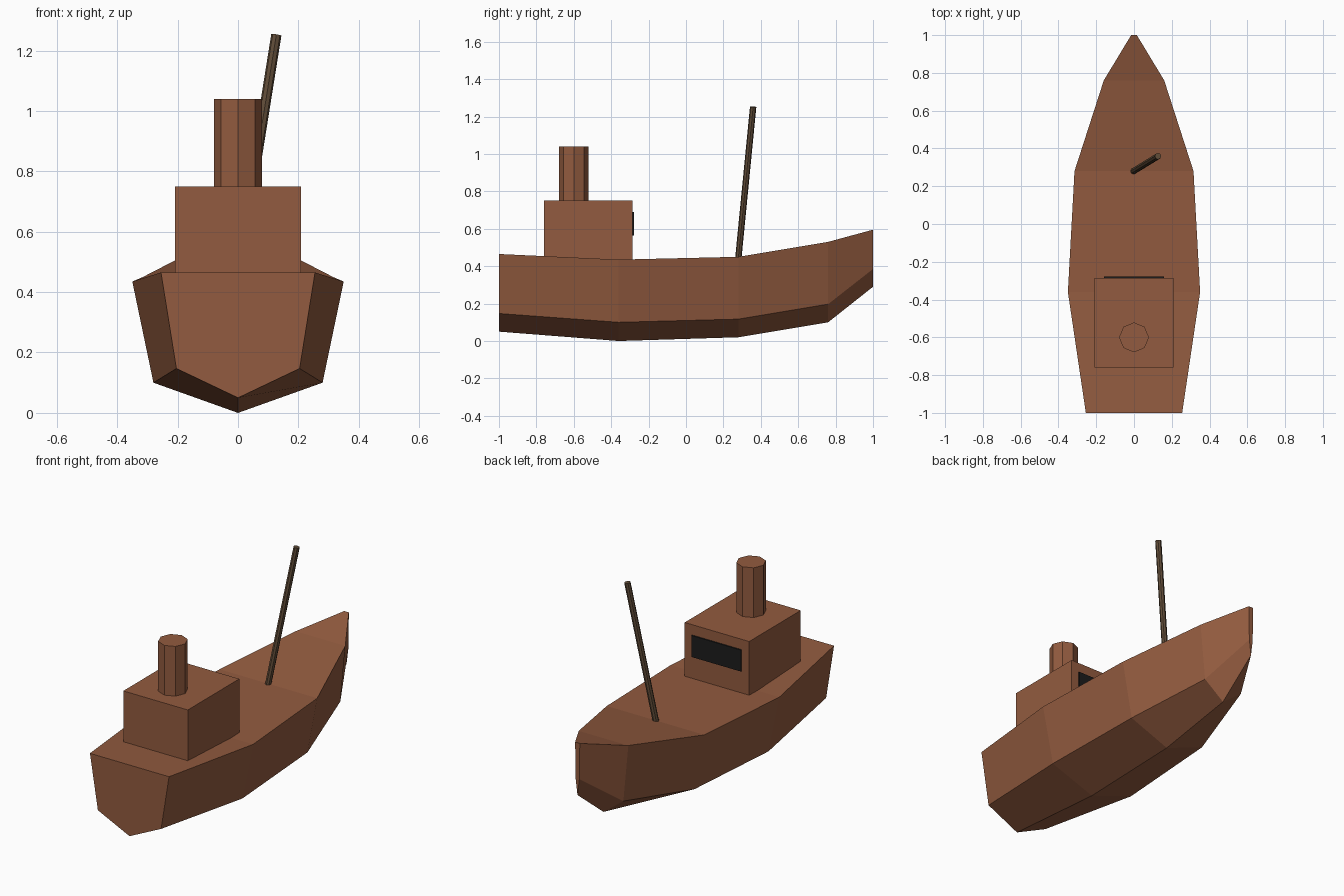
import bpy, bmesh, math
from mathutils import Vector

if "Cube" in bpy.data.objects:
    bpy.data.objects.remove(bpy.data.objects["Cube"])


def material(name, rgb):
    m = bpy.data.materials.new(name)
    m.diffuse_color = (*rgb, 1)
    m.use_nodes = True
    m.node_tree.nodes["Principled BSDF"].inputs["Base Color"].default_value = m.diffuse_color
    return m


wood = material("brown_wood", (0.29, 0.105, 0.05))
dark_wood = material("dark_wood", (0.12, 0.073, 0.04))
glass = material("black_glass", (0.012, 0.012, 0.012))


def finish(name, bm, mat):
    bmesh.ops.recalc_face_normals(bm, faces=bm.faces)
    me = bpy.data.meshes.new(name)
    bm.to_mesh(me)
    bm.free()
    me.materials.append(mat)
    ob = bpy.data.objects.new(name, me)
    bpy.context.collection.objects.link(ob)
    return ob


def box(name, lo, hi, mat):
    bm = bmesh.new()
    bmesh.ops.create_cube(bm, size=1)
    for v in bm.verts:
        v.co = [l + (c + 0.5) * (h - l) for l, h, c in zip(lo, hi, v.co)]
    return finish(name, bm, mat)


def rod(name, start, end, radius, sides, mat):
    a, b = Vector(start), Vector(end)
    bm = bmesh.new()
    bmesh.ops.create_cone(bm, cap_ends=True, segments=sides, radius1=radius,
                          radius2=radius, depth=(b - a).length)
    ob = finish(name, bm, mat)
    ob.location = (a + b) / 2
    ob.rotation_mode = 'QUATERNION'
    ob.rotation_quaternion = Vector((0, 0, 1)).rotation_difference(b - a)
    return ob


# Hull stations: y, deck half width, deck height, chine height, keel height
stations = [(-1.0, 0.255, 0.465, 0.147, 0.05),
            (-0.36, 0.35, 0.435, 0.10, 0.0),
            (0.28, 0.315, 0.45, 0.117, 0.02),
            (0.76, 0.16, 0.53, 0.197, 0.10),
            (1.0, 0.015, 0.595, 0.385, 0.29)]
bm = bmesh.new()
rings = []
for y, w, deck, chine, keel in stations:
    section = [(-w, deck), (-0.8 * w, chine), (0, keel), (0.8 * w, chine), (w, deck)]
    rings.append([bm.verts.new((x, y, z)) for x, z in section])
for r, s in zip(rings, rings[1:]):
    for i in range(5):
        j = (i + 1) % 5
        bm.faces.new((r[i], r[j], s[j], s[i]))
bm.faces.new(rings[0])
bm.faces.new(rings[-1])
finish("hull", bm, wood)

# Cabin with its forward window, and the funnel on the roof
box("cabin", (-0.208, -0.76, 0.43), (0.208, -0.285, 0.75), wood)
box("window", (-0.16, -0.286, 0.565), (0.16, -0.277, 0.69), glass)
rod("funnel", (0, -0.6, 0.74), (0, -0.6, 1.04), 0.079, 8, wood)

# Leaning mast
rod("mast", (-0.002, 0.28, 0.445), (0.127, 0.359, 1.252), 0.017, 8, dark_wood)
